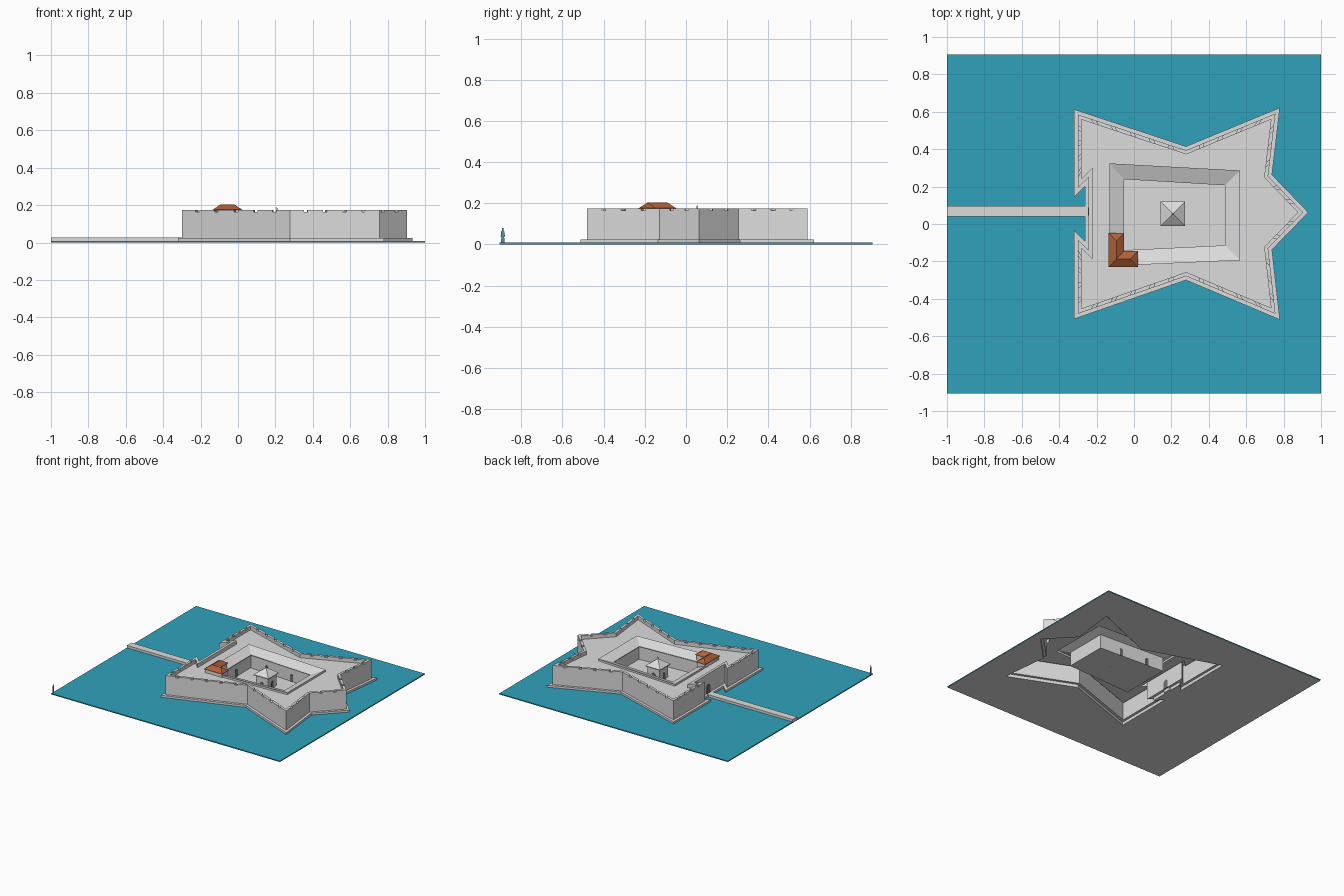
import bpy, bmesh, math
from mathutils import Vector, Matrix

if "Cube" in bpy.data.objects:
    bpy.data.objects.remove(bpy.data.objects["Cube"])


def material(name, col):
    m = bpy.data.materials.new(name)
    m.diffuse_color = (*col, 1)
    m.use_nodes = True
    m.node_tree.nodes["Principled BSDF"].inputs["Base Color"].default_value = m.diffuse_color
    return m


STONE = material("pale_stone", (0.72, 0.72, 0.72))
WATER = material("teal_water", (0.03, 0.36, 0.50))
TILE = material("red_tile", (0.44, 0.115, 0.038))
DARK = material("dark_opening", (0.16, 0.16, 0.16))
FIGURE = material("figure_teal", (0.08, 0.30, 0.36))


def finish(name, bm, *mats):
    me = bpy.data.meshes.new(name)
    bm.normal_update()
    bm.to_mesh(me)
    bm.free()
    for m in mats:
        me.materials.append(m)
    ob = bpy.data.objects.new(name, me)
    bpy.context.collection.objects.link(ob)
    return ob


def face(bm, pts, mat=0):
    f = bm.faces.new([bm.verts.new(p) for p in pts])
    f.material_index = mat
    return f


def offset(poly, d):
    """Move every edge of a counter-clockwise outline inwards by d."""
    out = []
    for i, p in enumerate(poly):
        p, a, b = Vector(p), Vector(poly[i - 1]), Vector(poly[(i + 1) % len(poly)])
        u, v = (p - a).normalized(), (b - p).normalized()
        n, m = Vector((-u.y, u.x)), Vector((-v.y, v.x))
        out.append(tuple(p + (n + m) * d / (1 + n.dot(m))))
    return out


def at(poly, z):
    return [(x, y, z) for x, y in poly]


def strip(bm, low, high, mat=0, flip=False):
    """Band of quads between two matching rings of points."""
    n = len(low)
    for i in range(n):
        j = (i + 1) % n
        q = [low[i], low[j], high[j], high[i]]
        face(bm, q[::-1] if flip else q, mat)


def plate(bm, outer, hole, z, up=True, mat=0):
    """Flat sheet with a hole."""
    edges = []
    for ring in (outer, hole):
        vs = [bm.verts.new((x, y, z)) for x, y in ring]
        edges += [bm.edges.new((vs[i - 1], vs[i])) for i in range(len(vs))]
    geom = bmesh.ops.triangle_fill(bm, edges=edges, use_beauty=True)["geom"]
    for f in [g for g in geom if isinstance(g, bmesh.types.BMFace)]:
        f.normal_update()
        if (f.normal.z > 0) != up:
            f.normal_flip()
        f.material_index = mat


def rect(x0, x1, y0, y1):
    return [(x0, y0), (x1, y0), (x1, y1), (x0, y1)]


def prism(bm, poly, z0, z1, mat=0):
    strip(bm, at(poly, z0), at(poly, z1), mat)
    face(bm, at(poly, z1), mat)
    face(bm, at(poly, z0)[::-1], mat)


def arch(name, centre, w, h, angle):
    """Thin dark arched opening; angle 0 faces -y."""
    prof = [(-w / 2, 0), (w / 2, 0)]
    prof += [(w / 2 * math.cos(t), h - w / 2 + w / 2 * math.sin(t))
             for t in [math.pi * k / 6 for k in range(7)]]
    bm = bmesh.new()
    front, back = ([(x, y, z) for x, z in prof] for y in (-0.002, 0.002))
    face(bm, front)
    face(bm, back[::-1])
    strip(bm, back, front)
    ob = finish(name, bm, DARK)
    ob.matrix_world = Matrix.Translation(centre) @ Matrix.Rotation(angle, 4, "Z")


# Star-shaped outlines: plinth, wall face, inside of parapet
PLINTH = [(-0.32, 0.613), (-0.32, 0.145), (-0.262, 0.203), (-0.262, -0.093),
          (-0.32, -0.035), (-0.32, -0.508), (0.278, -0.30), (0.78, -0.512),
          (0.738, -0.137), (0.932, 0.062), (0.738, 0.263), (0.78, 0.622), (0.278, 0.415)]
NOTCHES = [4, 0, 0, 0, 4, 5, 4, 3, 2, 2, 3, 4, 5]
WALL = offset(PLINTH, 0.02)
INNER = offset(PLINTH, 0.04)
Z_WATER, Z_BASE, Z_TERRACE, Z_SILL, Z_TOP = 0.008, 0.024, 0.145, 0.164, 0.175

# Water sheet, open under the fort, with a grey underside
bm = bmesh.new()
SEA = rect(-1, 1, -0.905, 0.905)
plate(bm, SEA, PLINTH, Z_WATER)
plate(bm, SEA, PLINTH, 0, False, 1)
strip(bm, at(SEA, 0), at(SEA, Z_WATER))
finish("water", bm, WATER, STONE)

# Plinth ledge
bm = bmesh.new()
strip(bm, at(PLINTH, 0), at(PLINTH, Z_BASE))
strip(bm, at(PLINTH, Z_BASE), at(WALL, Z_BASE))
finish("plinth", bm, STONE)

# Rampart walls with notched parapet
bm = bmesh.new()
for i, count in enumerate(NOTCHES):
    j = (i + 1) % len(WALL)
    a, b, c, d = (Vector(p) for p in (WALL[i], WALL[j], INNER[i], INNER[j]))
    half = 0.011 / (b - a).length
    prof = [(0, Z_TOP)]
    for k in range(count):
        t = (k + 0.8) / (count + 0.6)
        prof += [(t - half, Z_TOP), (t - half, Z_SILL), (t + half, Z_SILL), (t + half, Z_TOP)]
    prof.append((1, Z_TOP))
    out = [(*a.lerp(b, t), z) for t, z in prof]
    inn = [(*c.lerp(d, t), z) for t, z in prof]
    face(bm, [(*a, Z_BASE), (*b, Z_BASE)] + out[::-1])
    face(bm, [(*d, Z_TERRACE), (*c, Z_TERRACE)] + inn)
    for k in range(len(prof) - 1):
        face(bm, [out[k], out[k + 1], inn[k + 1], inn[k]])
finish("rampart_wall", bm, STONE)

# Terrace around the courtyard
EAVE_OUT = [(-0.13, -0.225), (0.567, -0.194), (0.567, 0.286), (-0.13, 0.324)]
EAVE_IN = [(-0.053, -0.14), (0.487, -0.114), (0.487, 0.207), (-0.053, 0.239)]
YARD = offset(EAVE_IN, -0.01)
bm = bmesh.new()
plate(bm, INNER, EAVE_OUT, Z_TERRACE)
finish("terrace", bm, STONE)

# Lean-to roof sloping into the courtyard, with kerb, walls and floor
bm = bmesh.new()
strip(bm, at(EAVE_OUT, Z_TERRACE), at(EAVE_OUT, 0.16))
strip(bm, at(EAVE_OUT, 0.16), at(EAVE_IN, 0.128))
strip(bm, at(EAVE_IN, 0.128), at(EAVE_IN, 0.122))
strip(bm, at(EAVE_IN, 0.122), at(YARD, 0.122))
finish("lean_to_roof", bm, STONE)
bm = bmesh.new()
strip(bm, at(YARD, 0.02), at(YARD, 0.13), flip=True)
face(bm, at(YARD, 0.02))
finish("courtyard", bm, STONE)

# Tiled L-shaped roof on a low guard house
L = [(-0.135, -0.23), (0.022, -0.23), (0.022, -0.145), (-0.053, -0.145), (-0.053, -0.048), (-0.135, -0.048)]
bm = bmesh.new()
prism(bm, offset(L, 0.006), 0.128, 0.174)
finish("guard_house", bm, STONE)
bm = bmesh.new()
face(bm, at(L, 0.172)[::-1])
strip(bm, at(L, 0.172), at(L, 0.176))
a, b, c, d, e, f = at(L, 0.176)
r0, r1, r2 = (-0.094, -0.1875, 0.203), (-0.094, -0.09, 0.203), (-0.02, -0.1875, 0.203)
for q in ((a, b, r2, r0), (b, c, r2), (c, d, r0, r2), (d, e, r1, r0), (e, f, r1), (f, a, r0, r1)):
    face(bm, q)
finish("tiled_roof", bm, TILE)

# Central pavilion with pyramid roof and finial
CX, CY = 0.208, 0.054
roof = rect(CX - 0.065, CX + 0.065, CY - 0.065, CY + 0.065)
bm = bmesh.new()
prism(bm, offset(roof, 0.012), 0.02, 0.12)
face(bm, at(roof, 0.116)[::-1])
strip(bm, at(roof, 0.116), at(roof, 0.122))
ring = at(roof, 0.122)
for i in range(4):
    face(bm, [ring[i - 1], ring[i], (CX, CY, 0.17)])
bmesh.ops.create_cone(bm, segments=6, radius1=0.006, radius2=0.001, depth=0.03,
                      matrix=Matrix.Translation((CX, CY, 0.176)))
finish("pavilion", bm, STONE)
for k in range(4):
    ang = k * math.pi / 2
    arch("pavilion_arch", (CX + 0.054 * math.sin(ang), CY - 0.054 * math.cos(ang), 0.02), 0.03, 0.055, ang)

# Courtyard doors and gates
for x in (0.08, 0.31):
    arch("courtyard_door", (x, 0.249 - 0.0593 * (x + 0.053), 0.02), 0.025, 0.06, -0.059)
arch("inner_gate", (-0.062, 0.067, 0.02), 0.035, 0.06, math.pi / 2)
arch("outer_gate", (-0.243, 0.067, Z_BASE), 0.045, 0.07, -math.pi / 2)

# Causeway
bm = bmesh.new()
prism(bm, rect(-1, -0.25, 0.039, 0.096), 0, 0.027)
finish("causeway", bm, STONE)

# Flat standing figure for scale at the corner
half = [(0.003, 0.008), (0.008, 0.008), (0.007, 0.036), (0.010, 0.038), (0.009, 0.062),
        (0.003, 0.066), (0.005, 0.072), (0.003, 0.080)]
bm = bmesh.new()
face(bm, [(-0.993, -0.89 + s * y, z) for s, h in ((1, half), (-1, half[::-1])) for y, z in h])
finish("scale_figure", bm, FIGURE)
